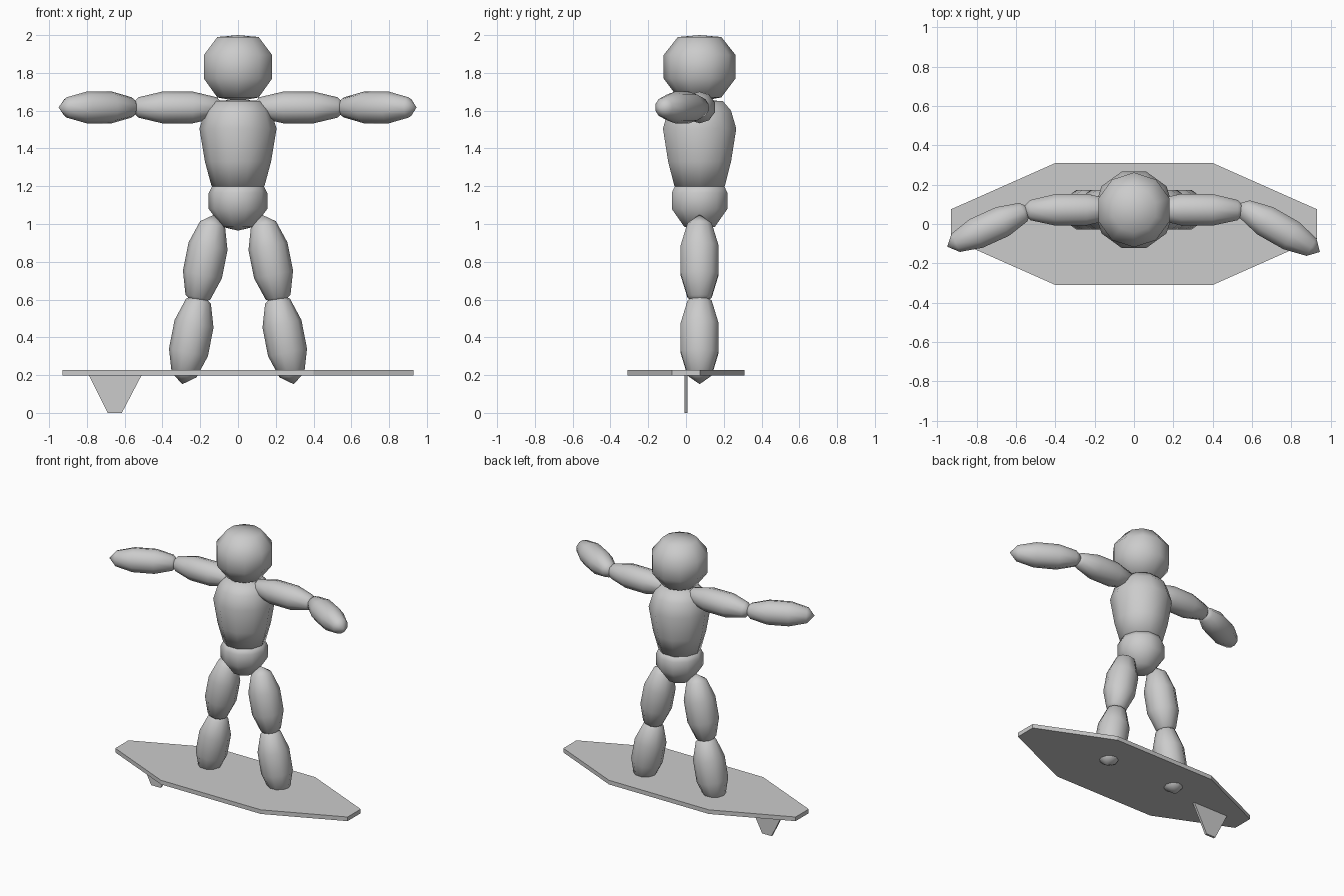
import bpy, bmesh, math
from mathutils import Vector

if "Cube" in bpy.data.objects:
    bpy.data.objects.remove(bpy.data.objects["Cube"])

grey = bpy.data.materials.new("plain grey")
grey.diffuse_color = (0.6, 0.6, 0.6, 1)
grey.use_nodes = True
grey.node_tree.nodes["Principled BSDF"].inputs["Base Color"].default_value = grey.diffuse_color
SIDES = 10


def finish(name, bm, smooth):
    bmesh.ops.recalc_face_normals(bm, faces=bm.faces)
    for f in bm.faces:
        f.smooth = smooth
    mesh = bpy.data.meshes.new(name)
    bm.to_mesh(mesh)
    bm.free()
    mesh.materials.append(grey)
    obj = bpy.data.objects.new(name, mesh)
    bpy.context.collection.objects.link(obj)
    return obj


def lathe(name, profile, phase=0.0):
    """Closed turned shape; profile is pole, rings, pole as (radius, height)."""
    bm = bmesh.new()
    low = bm.verts.new((0, 0, profile[0][1]))
    high = bm.verts.new((0, 0, profile[-1][1]))
    rings = []
    for r, z in profile[1:-1]:
        rings.append([bm.verts.new((r * math.cos(phase + math.tau * i / SIDES),
                                    r * math.sin(phase + math.tau * i / SIDES), z))
                      for i in range(SIDES)])
    for i in range(SIDES):
        j = (i + 1) % SIDES
        bm.faces.new((low, rings[0][j], rings[0][i]))
        bm.faces.new((high, rings[-1][i], rings[-1][j]))
        for a, b in zip(rings, rings[1:]):
            bm.faces.new((a[i], a[j], b[j], b[i]))
    return finish(name, bm, True)


def limb(name, start, end, radius):
    """Stretched low-poly ball running from start to end."""
    start, end = Vector(start), Vector(end)
    axis = end - start
    rings = [(0, 0), (0.64, 0.1), (1, 0.345), (1, 0.655), (0.64, 0.9), (0, 1)]
    obj = lathe(name, [(r * radius, t * axis.length) for r, t in rings], math.pi / 2)
    obj.rotation_mode = 'QUATERNION'
    obj.rotation_quaternion = axis.to_track_quat('Z', 'Y')
    obj.location = start


def slab(name, outline, thickness, place):
    """Flat outline extruded; place turns (u, v, w) into a position."""
    bm = bmesh.new()
    a = [bm.verts.new(place(u, v, 0)) for u, v in outline]
    b = [bm.verts.new(place(u, v, thickness)) for u, v in outline]
    bm.faces.new(a)
    bm.faces.new(b)
    for i in range(len(a)):
        j = (i + 1) % len(a)
        bm.faces.new((a[i], a[j], b[j], b[i]))
    finish(name, bm, False)


# Head, torso and pelvis
CY = 0.072
head = lathe("head", [(0, 1.65), (0.115, 1.67), (0.19, 1.77), (0.19, 1.895),
                      (0.115, 1.99), (0, 2.0)], math.pi / 2)
torso = lathe("torso", [(0, 1.19), (0.14, 1.2), (0.175, 1.33), (0.204, 1.505),
                        (0.175, 1.6), (0.13, 1.65), (0, 1.66)])
pelvis = lathe("pelvis", [(0, 0.965), (0.085, 0.985), (0.155, 1.08), (0.155, 1.165),
                          (0.135, 1.205), (0, 1.21)])
for part in (head, torso, pelvis):
    part.location.y = CY

# Legs, mirrored left and right
for side, s in (("left", -1), ("right", 1)):
    limb(side + "_thigh", (s * 0.125, CY, 1.05), (s * 0.222, CY, 0.565), 0.105)
    limb(side + "_shin", (s * 0.2, CY, 0.64), (s * 0.295, CY, 0.152), 0.105)

# Arms, with each forearm swung forward
for side, s, elbow_y, hand in (("left", -1, 0.08, (-0.95, -0.115, 1.617)),
                               ("right", 1, 0.1, (0.945, -0.142, 1.617))):
    limb(side + "_upper_arm", (s * 0.06, 0.075, 1.617), (s * 0.58, 0.07, 1.617), 0.084)
    limb(side + "_forearm", (s * 0.52, elbow_y, 1.617), hand, 0.084)

# Board with pointed ends, and the fin beneath its tail
slab("board", [(-0.93, -0.075), (-0.4, -0.31), (0.4, -0.31), (0.93, -0.075),
               (0.93, 0.075), (0.4, 0.31), (-0.4, 0.31), (-0.93, 0.075)],
     0.03, lambda u, v, w: (u, v, 0.198 + w))
slab("fin", [(-0.79, 0.2), (-0.69, 0), (-0.615, 0), (-0.51, 0.2)],
     0.016, lambda u, v, w: (u, w - 0.008, v))
